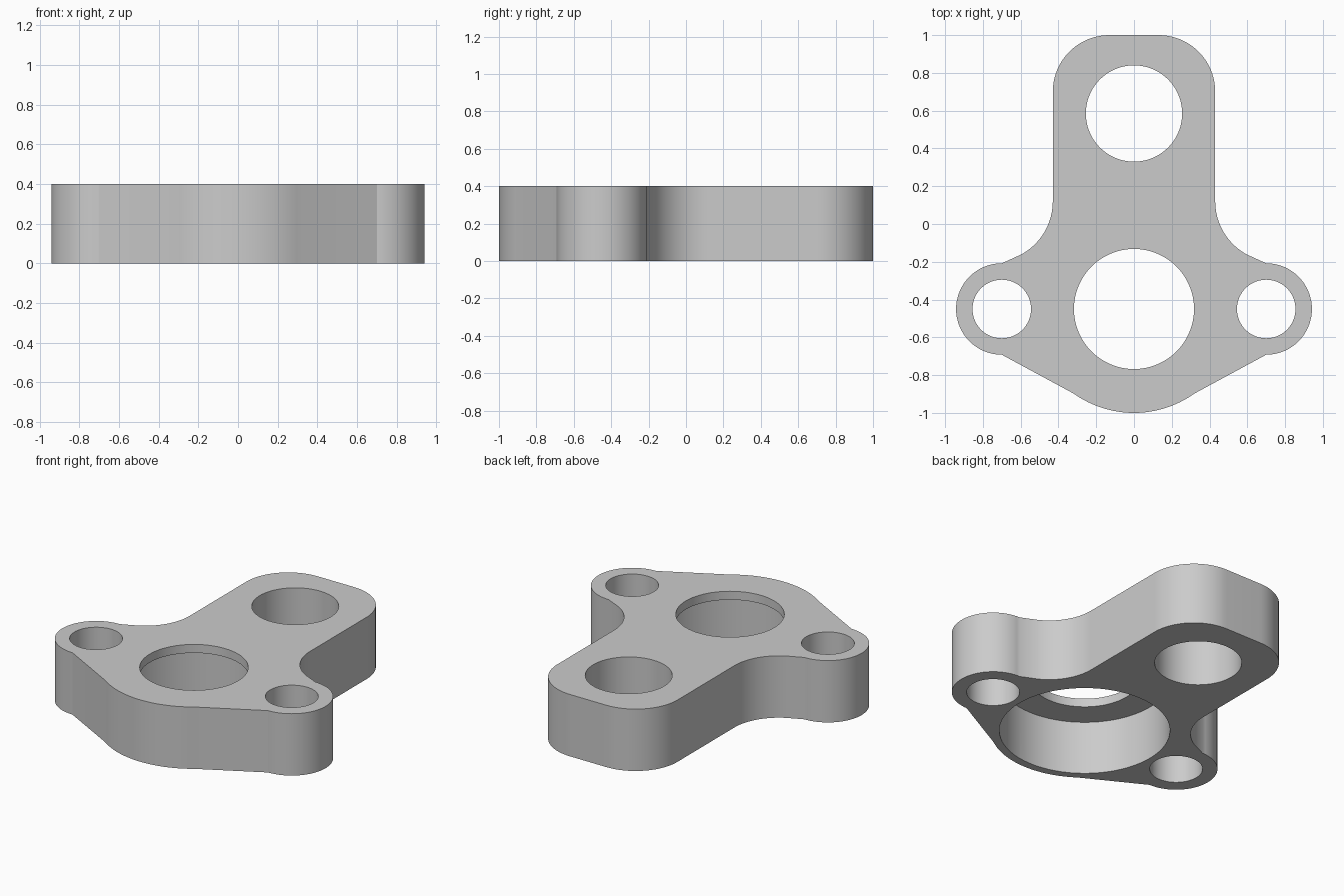
import bpy
import bmesh
from math import radians, cos, sin

cube = bpy.data.objects.get("Cube")
if cube:
    bpy.data.objects.remove(cube, do_unlink=True)

HEIGHT = 0.4
LIP = 0.055
BORE_Y = -0.45
EAR_X = 0.70

grey = bpy.data.materials.new("light grey")
grey.use_nodes = True
grey.diffuse_color = (0.6, 0.6, 0.6, 1)
grey.node_tree.nodes["Principled BSDF"].inputs["Base Color"].default_value = (0.6, 0.6, 0.6, 1)


def arc(cx, cy, r, start, end, steps):
    """Points along an arc, angles in degrees."""
    angles = [radians(start + (end - start) * i / steps) for i in range(steps + 1)]
    return [(cx + r * cos(a), cy + r * sin(a)) for a in angles]


# Right half of the outline, from the front nose round to the back edge
half = arc(0, BORE_Y, 0.55, -90, -54.5, 12)
half += arc(EAR_X, BORE_Y, 0.242, -90, 90, 36)
half += arc(0.75, 0.12, 0.32, 242, 180, 18)
half += arc(0.13, 0.70, 0.30, 0, 90, 20)
outline = half + [(-x, y) for x, y in reversed(half[1:])]

# Extruded bracket body
bm = bmesh.new()
base = bm.faces.new([bm.verts.new((x, y, 0)) for x, y in outline])
top = bmesh.ops.extrude_face_region(bm, geom=[base])["geom"]
bmesh.ops.translate(bm, vec=(0, 0, HEIGHT),
                    verts=[v for v in top if isinstance(v, bmesh.types.BMVert)])
bmesh.ops.recalc_face_normals(bm, faces=bm.faces)
mesh = bpy.data.meshes.new("bracket_body")
bm.to_mesh(mesh)
bm.free()
mesh.materials.append(grey)
body = bpy.data.objects.new("bracket_body", mesh)
bpy.context.collection.objects.link(body)


def drill(name, x, y, r, z0, z1):
    """Cut a round hole between two heights, then discard the cutter."""
    bpy.ops.mesh.primitive_cylinder_add(vertices=72, radius=r, depth=z1 - z0,
                                        location=(x, y, (z0 + z1) / 2))
    cutter = bpy.context.object
    cutter.name = name + "_cutter"
    cutter.hide_render = True
    cutter.data.materials.append(grey)
    bpy.context.view_layer.objects.active = body
    mod = body.modifiers.new(name, "BOOLEAN")
    mod.operation = "DIFFERENCE"
    mod.solver = "EXACT"
    mod.object = cutter
    bpy.ops.object.modifier_apply(modifier=mod.name)
    bpy.data.objects.remove(cutter, do_unlink=True)


# Through holes, and the wide recess under the main bore
drill("arm_hole", 0, 0.585, 0.255, -0.1, HEIGHT + 0.1)
for side, sign in (("left", 1), ("right", -1)):
    drill(side + "_ear_hole", sign * EAR_X, BORE_Y, 0.155, -0.1, HEIGHT + 0.1)
drill("main_bore", 0, BORE_Y, 0.318, -0.1, HEIGHT + 0.1)
drill("bore_recess", 0, BORE_Y, 0.5, -0.1, HEIGHT - LIP)

# Smooth the curved walls and keep the rims sharp
bpy.ops.object.select_all(action="DESELECT")
body.select_set(True)
bpy.context.view_layer.objects.active = body
bpy.ops.object.shade_smooth_by_angle(angle=radians(22))
